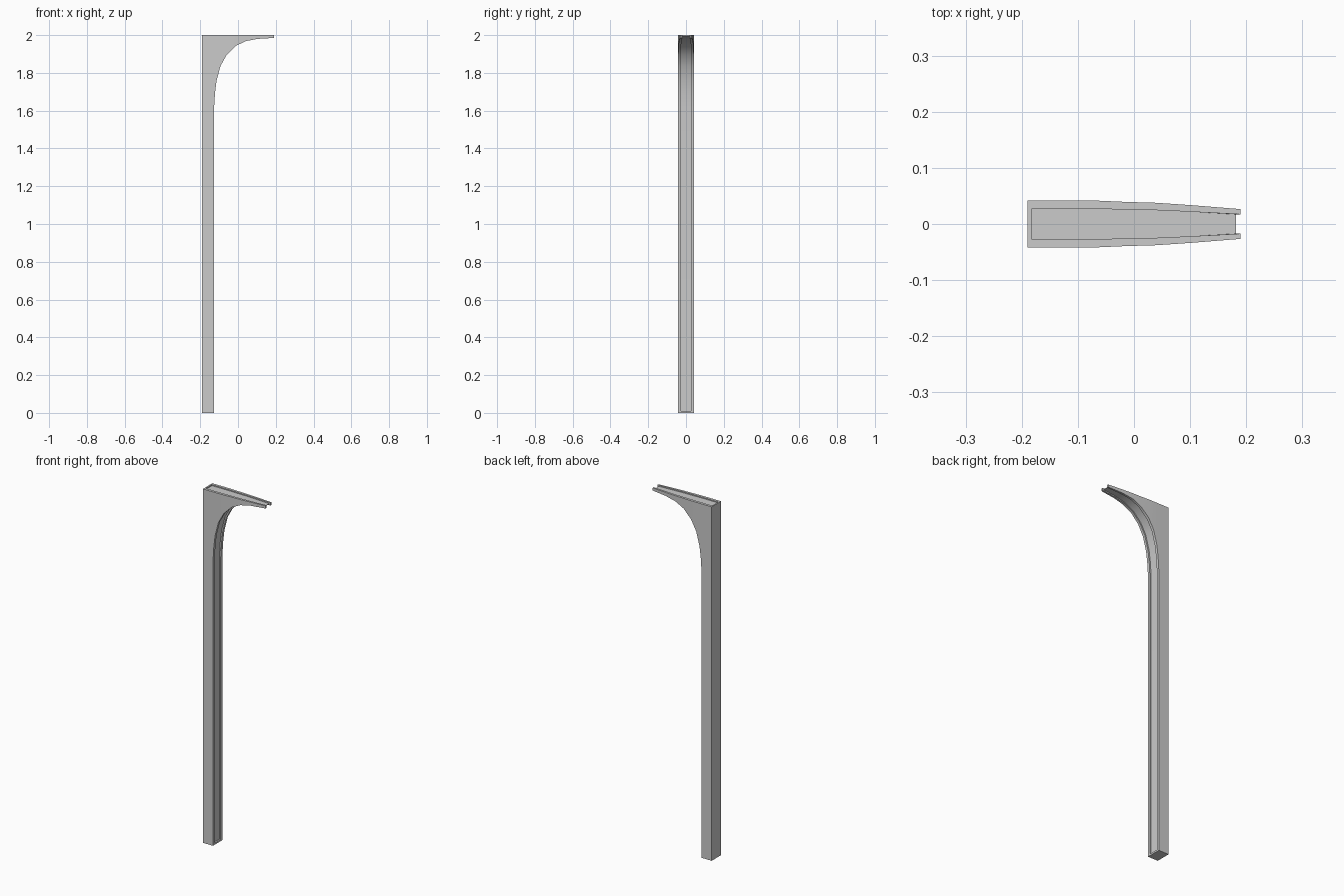
import bpy, bmesh, math
from mathutils import Vector

if "Cube" in bpy.data.objects:
    bpy.data.objects.remove(bpy.data.objects["Cube"])

# Inner edge of the bracket (x, z), from post to arm tip
CURVE = [(-.127, 1.608), (-.122, 1.69), (-.114, 1.756), (-.093, 1.836), (-.061, 1.894),
         (-.013, 1.942), (.04, 1.968), (.103, 1.98), (.19, 1.985)]
BACK, TIP, DX, DZ, BASE = -.19, .19, .008, .006, .01
WIDTH = [(-.19, .042), (-.09, .042), (-.05, .0412), (-.013, .0393), (.04, .0378),
         (.103, .0335), (.19, .0265)]


def half_width(x):
    for (a, wa), (b, wb) in zip(WIDTH, WIDTH[1:]):
        if x <= b:
            return wa + (wb - wa) * max(0, x - a) / (b - a)
    return WIDTH[-1][1]


# Outline, counter-clockwise; points lo..hi carry the recessed channel
top = [(x, 2.0) for x, z in reversed(CURVE)]
outline = [(BACK, 0), (-.127, 0), (-.127, BASE)] + CURVE + top + [(BACK + DX, 2.0), (BACK, 2.0)]
n = len(outline)
lo, hi = 2, n - 2


def floor_point(i):
    x, z = outline[i]
    if i == lo:
        return x - DX, z
    if i >= lo + 1 + len(CURVE):
        return min(x, TIP - DX), z - DZ
    a = outline[i - 1]
    b = outline[i + 1] if i < lo + len(CURVE) else (x + .1, z + .003)
    t = (Vector(b) - Vector(a)).normalized()
    return min(x - t.y * DX, TIP - DX), z + t.x * DZ


bm = bmesh.new()


def ring(points, scale, xs):
    return [bm.verts.new((p[0], scale * half_width(x), p[1])) for p, x in zip(points, xs)]


xs = [p[0] for p in outline]
floors = [floor_point(i) if lo <= i <= hi else outline[i] for i in range(n)]
front, lip_f, lip_b, back = (ring(outline, s, xs) for s in (-1, -.65, .65, 1))
floor_f, floor_b = (ring(floors, s, xs) for s in (-.65, .65))

# Side plates: flat post panel plus the tapering arm strips
k = len(CURVE)
c0, t0 = lo + 1, lo + 1 + k
for r in (front, back):
    bm.faces.new(r[:c0 + 1] + r[t0 + k - 1:])
    for j in range(k - 1):
        bm.faces.new([r[c0 + j], r[c0 + j + 1], r[t0 + k - 2 - j], r[t0 + k - 1 - j]])

# Edges of the plates, channel walls and channel floor
for i in range(n):
    j = (i + 1) % n
    strips = [(front, lip_f), (lip_b, back)]
    if lo <= i < hi:
        strips += [(lip_f, floor_f), (floor_f, floor_b), (floor_b, lip_b)]
    else:
        strips += [(lip_f, lip_b)]
    for a, b in strips:
        bm.faces.new([a[i], a[j], b[j], b[i]])
for i in (lo, hi):
    bm.faces.new([lip_f[i], lip_b[i], floor_b[i], floor_f[i]])

bmesh.ops.delete(bm, geom=[v for v in bm.verts if not v.link_faces], context='VERTS')
bmesh.ops.recalc_face_normals(bm, faces=bm.faces[:])
mesh = bpy.data.meshes.new("curved_bracket_post")
bm.to_mesh(mesh)
bm.free()
post = bpy.data.objects.new("curved_bracket_post", mesh)
bpy.context.collection.objects.link(post)
bpy.context.view_layer.objects.active = post
post.select_set(True)
bpy.ops.object.shade_smooth_by_angle(angle=math.radians(30))
